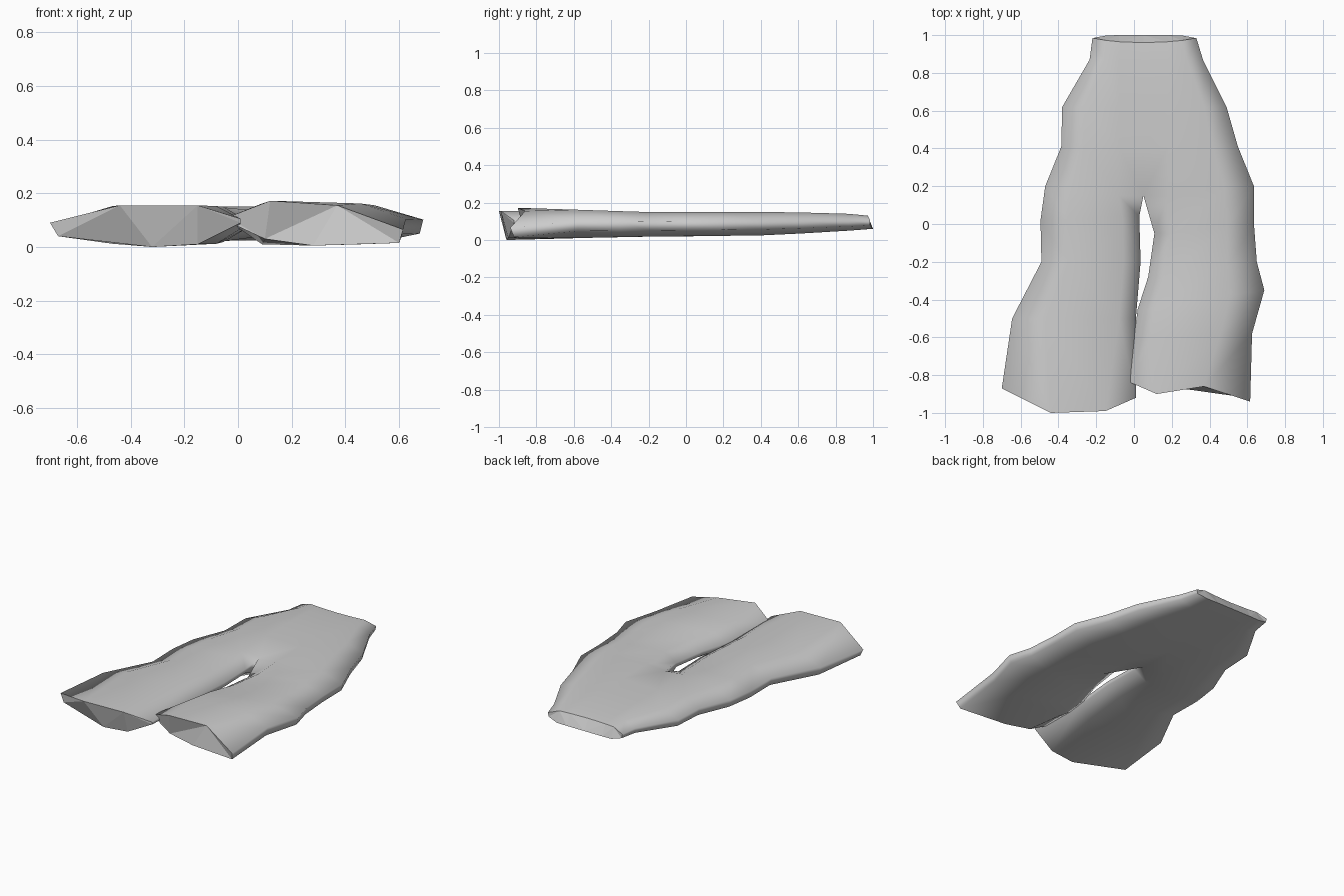
import bpy, bmesh
from mathutils import Vector

default_cube = bpy.data.objects.get("Cube")
if default_cube:
    bpy.data.objects.remove(default_cube, do_unlink=True)

CENTRE = 0.05


def mix(a, b, t):
    return a + (b - a) * t


def half_ring(y_out, x_out, y_in, x_in, low, high, gap, fold):
    """Half section: over the top from outer edge to inner edge, back underneath."""
    side_high, side_low = mix(low, high, 0.62), mix(low, high, 0.25)
    inner_high, inner_low = mix(low, high, 0.5 + gap), mix(low, high, 0.5 - gap)
    x_fold = x_in + fold * (1 if x_out > x_in else -1)
    x_crest = mix(x_out, x_in, 0.27)
    y_crest = mix(y_out, y_in, 0.27)
    return [(x_out, y_out, side_high), (x_crest, y_crest, high),
            (x_fold, y_in, high), (x_in, y_in, inner_high),
            (x_in, y_in, inner_low), (x_fold, y_in, low),
            (x_crest, y_crest, low), (mix(x_out, x_in, 0.02), y_out, side_low)]


bm = bmesh.new()


def add_ring(points):
    return [bm.verts.new(p) for p in points]


def bridge(a, b, skip=None):
    """Join two rings, leaving out the span with index skip."""
    n = len(a)
    for i in range(n):
        if i != skip:
            j = (i + 1) % n
            bm.faces.new((a[i], a[j], b[j], b[i])).smooth = True


def cap(ring):
    face = bm.faces.new(ring)
    face.smooth = False
    bmesh.ops.triangulate(bm, faces=[face])


# Hips and waist: y at the sides, y at the centre, right x, left x, low z, high z
torso_rows = [
    (0.98, 0.98, -0.22, 0.33, 0.06, 0.13),
    (0.87, 0.87, -0.235, 0.365, 0.05, 0.14),
    (0.62, 0.62, -0.38, 0.49, 0.035, 0.147),
    (0.41, 0.41, -0.385, 0.55, 0.025, 0.15),
    (0.2, 0.15, -0.47, 0.635, 0.022, 0.15),
]
previous = None
for row, (y_side, y_mid, x_right, x_left, low, high) in enumerate(torso_rows):
    crotch = row == len(torso_rows) - 1
    gap, fold = (0.4, 0.13) if crotch else (0.5, 0.13)
    halves = [half_ring(y_side, x, y_mid, CENTRE, low, high, gap, fold)
              for x in (x_right, x_left)]
    if row == 0:
        # Waist opening: upper rim dips forward, lower rim reaches back
        for half in halves:
            for i, y in enumerate((0.985, 0.972, 0.965, 0.96, 1.0, 1.0, 0.998, 0.985)):
                half[i] = (half[i][0], y, half[i][2])
    right = add_ring(halves[0])
    # The centre seam is shared by both halves
    left = [right[i] if i in (3, 4) else bm.verts.new(p)
            for i, p in enumerate(halves[1])]
    if previous:
        bridge(previous[0], right, skip=3)
        bridge(previous[1], left, skip=3)
    else:
        cap(right[:4] + left[2::-1] + left[:4:-1] + right[4:])
    previous = (right, left)

# Legs: outer y, outer x, inner y, inner x, low z, high z
right_rows = [
    (0.02, -0.495, 0.04, 0.028, 0.02, 0.15),
    (-0.2, -0.49, -0.2, 0.035, 0.018, 0.15),
    (-0.5, -0.645, -0.5, 0.01, 0.012, 0.152),
]
left_rows = [
    (0.0, 0.635, -0.05, 0.108, 0.02, 0.15),
    (-0.2, 0.65, -0.28, 0.075, 0.018, 0.15),
    (-0.35, 0.69, -0.45, 0.02, 0.015, 0.155),
    (-0.58, 0.625, -0.6, 0.0, 0.01, 0.162),
]
# Uneven hems
right_hem = [(-0.7, -0.87, 0.09), (-0.44, -1.0, 0.155), (-0.15, -0.99, 0.155),
             (0.01, -0.92, 0.105), (0.01, -0.92, 0.09), (-0.15, -0.95, 0.01),
             (-0.32, -0.96, 0.0), (-0.67, -0.88, 0.04)]
left_hem = [(0.615, -0.94, 0.065), (0.37, -0.86, 0.155), (0.12, -0.9, 0.172),
            (-0.04, -0.83, 0.11), (-0.04, -0.83, 0.095), (0.1, -0.86, 0.03),
            (0.28, -0.875, 0.005), (0.6, -0.92, 0.015)]
for ring, rows, hem in ((previous[0], right_rows, right_hem),
                        (previous[1], left_rows, left_hem)):
    for row in rows:
        following = add_ring(half_ring(*row, gap=0.1, fold=0.09))
        bridge(ring, following)
        ring = following
    last = add_ring(hem)
    bridge(ring, last)
    cap(last)

bmesh.ops.recalc_face_normals(bm, faces=bm.faces)
mesh = bpy.data.meshes.new("trousers")
bm.to_mesh(mesh)
bm.free()

# Plain grey cloth
cloth = bpy.data.materials.new("grey_cloth")
cloth.use_nodes = True
colour = (0.6, 0.6, 0.6, 1.0)
cloth.diffuse_color = colour
cloth.node_tree.nodes["Principled BSDF"].inputs["Base Color"].default_value = colour
mesh.materials.append(cloth)
trousers = bpy.data.objects.new("trousers", mesh)
bpy.context.collection.objects.link(trousers)
